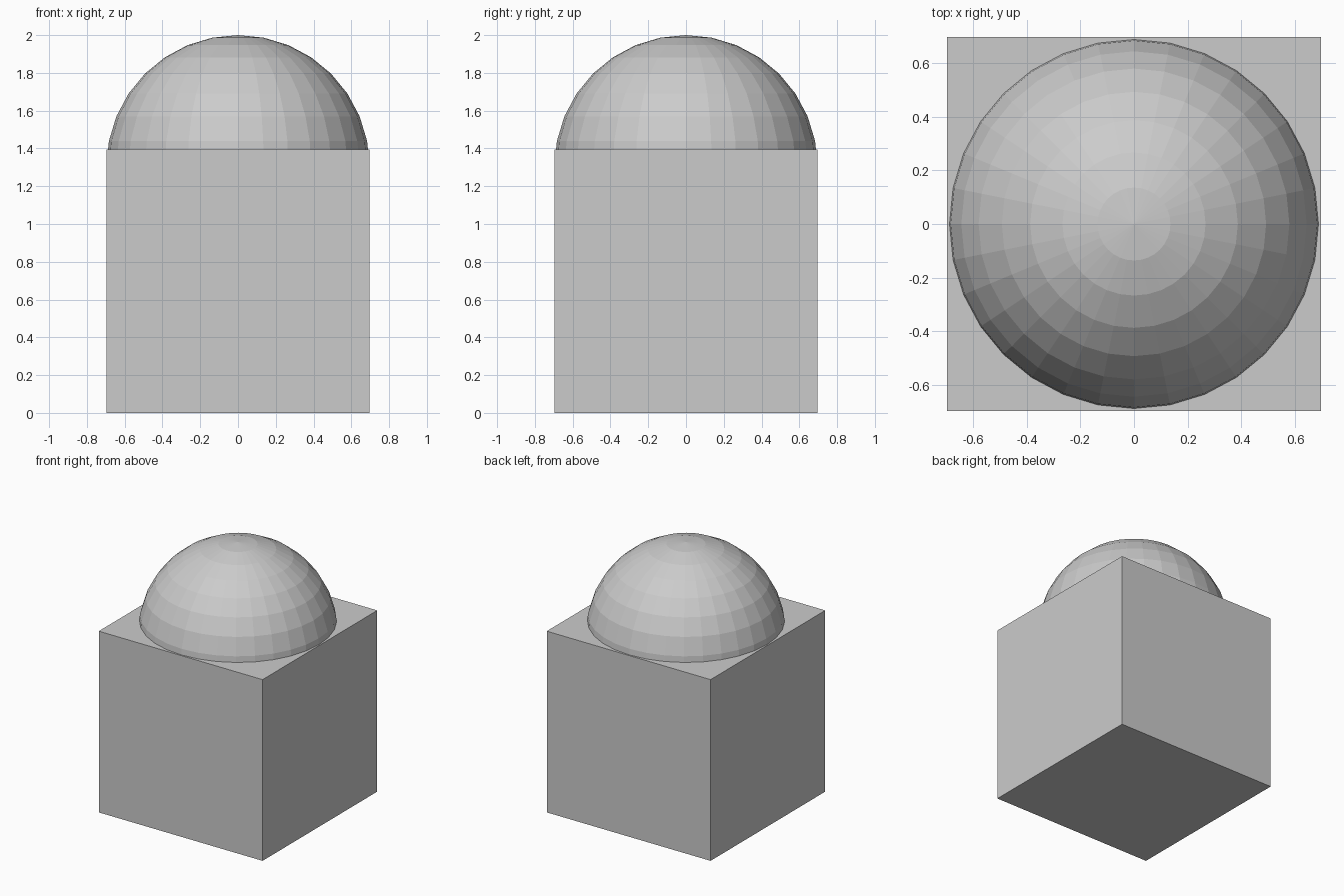
import bpy, bmesh

if "Cube" in bpy.data.objects:
    bpy.data.objects.remove(bpy.data.objects["Cube"])

HALF = 0.697          # half width of the block, also the dome radius
TOP = 2 * HALF        # top of the block
DOME_Z = 2.0 - HALF   # centre of the dome's sphere


def make_object(name, bm):
    mesh = bpy.data.meshes.new(name)
    bm.to_mesh(mesh)
    bm.free()
    obj = bpy.data.objects.new(name, mesh)
    bpy.context.collection.objects.link(obj)
    return obj


# Cube block standing on the ground
bm = bmesh.new()
bmesh.ops.create_cube(bm, size=2 * HALF)
bmesh.ops.translate(bm, verts=bm.verts, vec=(0, 0, HALF))
make_object("block", bm)

# Faceted dome: sphere trimmed where it enters the block
bm = bmesh.new()
bmesh.ops.create_uvsphere(bm, u_segments=32, v_segments=16, radius=HALF)
bmesh.ops.translate(bm, verts=bm.verts, vec=(0, 0, DOME_Z))
bmesh.ops.bisect_plane(bm, geom=bm.verts[:] + bm.edges[:] + bm.faces[:],
                       plane_co=(0, 0, TOP), plane_no=(0, 0, 1),
                       clear_inner=True)
make_object("dome", bm)
